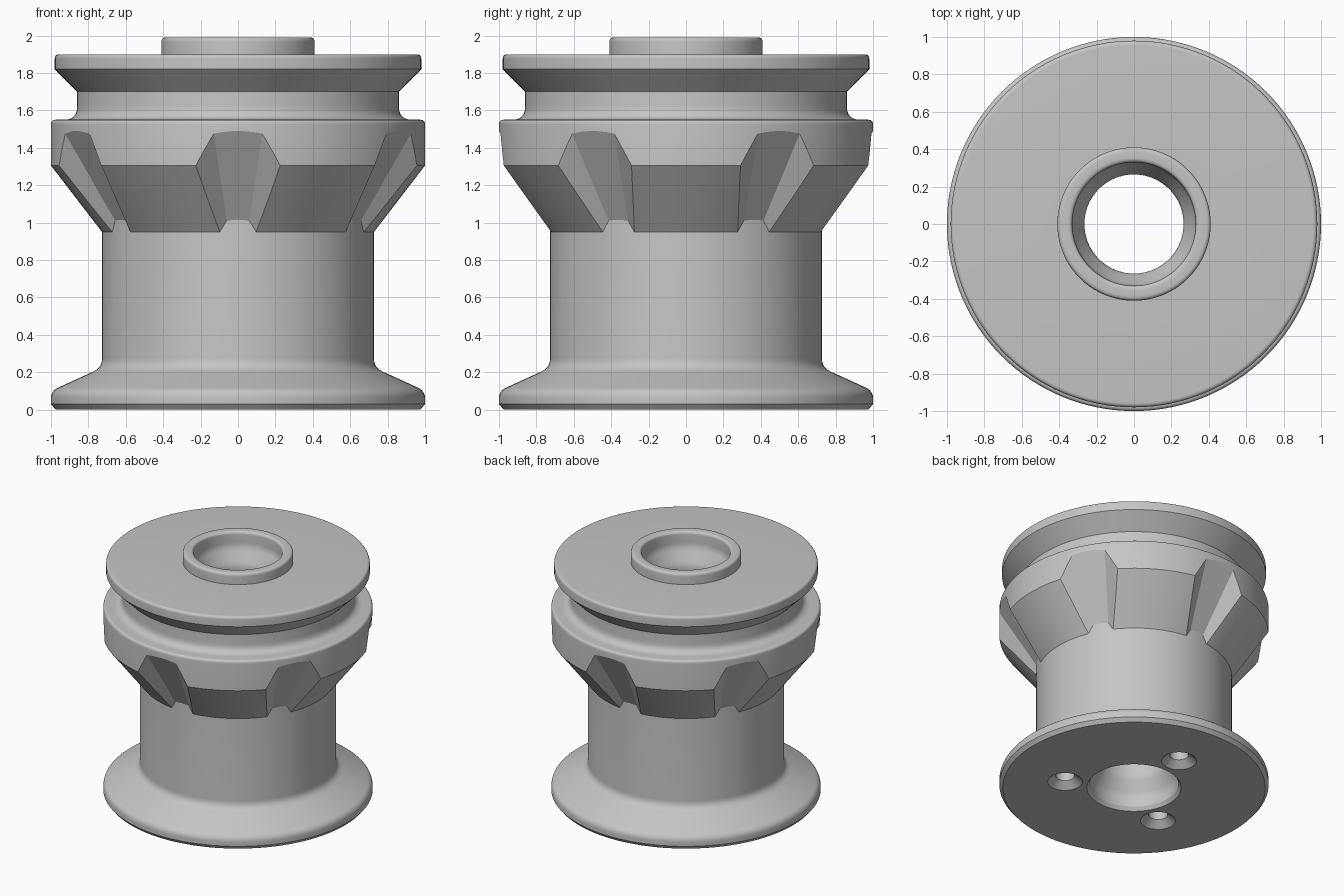
import bpy
import bmesh
from math import cos, sin, tau, radians
from mathutils import Vector, Matrix

SEGMENTS = 128

cube = bpy.data.objects.get("Cube")
if cube:
    bpy.data.objects.remove(cube, do_unlink=True)

grey = bpy.data.materials.new("plain grey")
grey.use_nodes = True
colour = (0.56, 0.56, 0.56, 1)
grey.diffuse_color = colour
grey.node_tree.nodes["Principled BSDF"].inputs["Base Color"].default_value = colour


def make_object(name, bm):
    bmesh.ops.recalc_face_normals(bm, faces=bm.faces)
    mesh = bpy.data.meshes.new(name)
    bm.to_mesh(mesh)
    bm.free()
    mesh.materials.append(grey)
    obj = bpy.data.objects.new(name, mesh)
    bpy.context.collection.objects.link(obj)
    return obj


def rounded(corners, steps=6):
    """Turn (radius, height, setback) corners into a profile with soft corners."""
    points = []
    for i, (r, z, setback) in enumerate(corners):
        here = Vector((r, z))
        if not setback:
            points.append(here)
            continue
        before = Vector(corners[i - 1][:2])
        after = Vector(corners[(i + 1) % len(corners)][:2])
        start = here + (before - here).normalized() * setback
        end = here + (after - here).normalized() * setback
        for k in range(steps + 1):
            t = k / steps
            points.append(start * (1 - t) ** 2 + here * 2 * t * (1 - t) + end * t * t)
    return points


def lathe(name, corners):
    """Revolve a closed profile about the vertical axis."""
    bm = bmesh.new()
    profile = rounded(corners)
    rings = []
    for s in range(SEGMENTS):
        a = tau * s / SEGMENTS
        rings.append([bm.verts.new((p.x * cos(a), p.x * sin(a), p.y)) for p in profile])
    for s, ring in enumerate(rings):
        following = rings[(s + 1) % SEGMENTS]
        for i in range(len(profile)):
            j = (i + 1) % len(profile)
            bm.faces.new((ring[i], following[i], following[j], ring[j]))
    return make_object(name, bm)


def loft(bm, sections, matrix):
    """Join matching cross-sections into a capped solid."""
    rings = [[bm.verts.new(matrix @ Vector(p)) for p in s] for s in sections]
    count = len(rings[0])
    for low, high in zip(rings, rings[1:]):
        for i in range(count):
            j = (i + 1) % count
            bm.faces.new((low[i], low[j], high[j], high[i]))
    bm.faces.new(rings[0][::-1])
    bm.faces.new(rings[-1])


def cut(target, cutter):
    cutter.hide_render = True
    mod = target.modifiers.new("cut", "BOOLEAN")
    mod.operation = "DIFFERENCE"
    mod.solver = "EXACT"
    mod.object = cutter
    bpy.context.view_layer.objects.active = target
    bpy.ops.object.modifier_apply(modifier=mod.name)
    bpy.data.objects.remove(cutter, do_unlink=True)


# Hollow spool: base flange, drum, top disc, raised rim and stepped bore
spool = lathe("spool_body", [
    (0.35, 0, 0), (0.975, 0, 0), (1, 0.03, 0), (1, 0.1, 0.04),
    (0.727, 0.225, 0.05), (0.727, 1.6, 0), (0.8, 1.7, 0), (0.86, 1.7, 0),
    (0.98, 1.82, 0), (0.98, 1.9, 0.025), (0.41, 1.9, 0), (0.41, 1.99, 0.025),
    (0.33, 1.99, 0.025), (0.33, 1.87, 0.03), (0.265, 1.74, 0.03),
    (0.265, 0.25, 0.03), (0.33, 0.12, 0.03), (0.33, 0.03, 0),
])

# Flared collar with the grooved neck above it
collar = lathe("notched_collar", [
    (0.65, 0.95, 0), (0.727, 0.95, 0), (1, 1.305, 0), (1, 1.55, 0.025),
    (0.86, 1.55, 0.07), (0.86, 1.72, 0), (0.65, 1.72, 0),
])


# Six slanted notches around the collar
def notch_section(z):
    t = (z - 1.01) / 0.465
    x, y = 0.06 + 0.07 * t, 0.7245 + 0.267 * t
    wide, far = x + 0.5, y + 0.33
    return [(-x, y, z), (x, y, z), (wide, far, z), (-wide, far, z)]


bm = bmesh.new()
for n in range(6):
    loft(bm, [notch_section(0.9), notch_section(1.6)], Matrix.Rotation(tau * n / 6, 4, "Z"))
cut(collar, make_object("notch_cutter", bm))


# Three countersunk screw holes in the underside
def circle(radius, z, sides=32):
    return [(radius * cos(tau * i / sides), radius * sin(tau * i / sides), z)
            for i in range(sides)]


bm = bmesh.new()
for angle in (90, 210, 330):
    place = Matrix.Rotation(radians(angle), 4, "Z") @ Matrix.Translation((0.52, 0, 0))
    loft(bm, [circle(0.154, -0.02), circle(0.07, 0.05), circle(0.07, 0.5)], place)
cut(spool, make_object("screw_hole_cutter", bm))

# Smooth turned surfaces with crisp edges
for obj in (spool, collar):
    bpy.ops.object.select_all(action="DESELECT")
    obj.select_set(True)
    bpy.context.view_layer.objects.active = obj
    bpy.ops.object.shade_smooth_by_angle(angle=radians(25))
